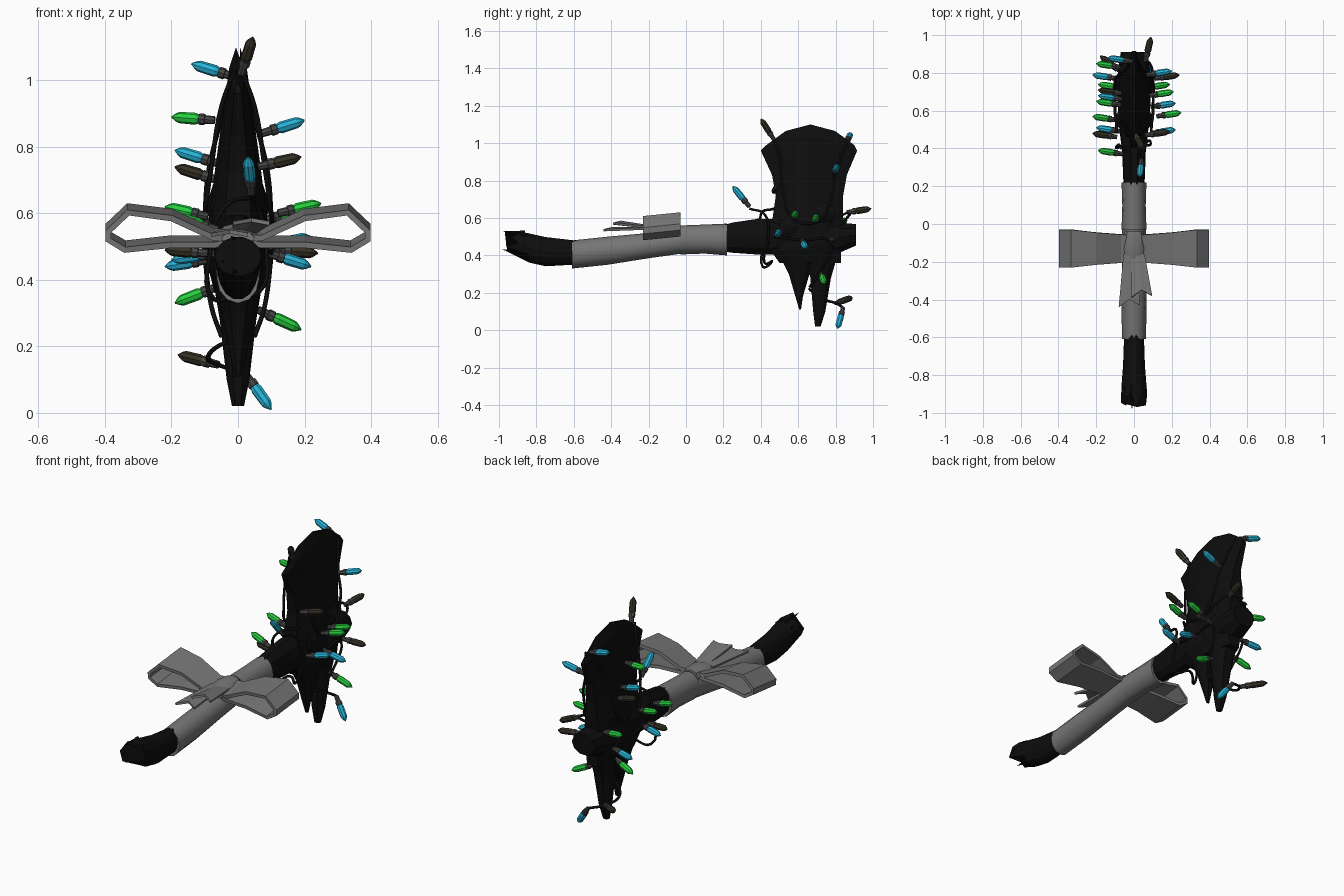
import bpy, bmesh, math
from mathutils import Vector

cube = bpy.data.objects.get("Cube")
if cube:
    bpy.data.objects.remove(cube)


def material(name, r, g, b):
    m = bpy.data.materials.new(name)
    m.use_nodes = True
    m.diffuse_color = (r, g, b, 1)
    node = next(n for n in m.node_tree.nodes if n.type == 'BSDF_PRINCIPLED')
    node.inputs["Base Color"].default_value = (r, g, b, 1)
    node.inputs["Roughness"].default_value = 0.7
    return m


black = material("charred_black", .004, .004, .004)
grey = material("ribbon_grey", .18, .18, .18)
socket = material("socket_grey", .06, .06, .06)
cyan = material("bulb_cyan", .02, .45, .68)
green = material("bulb_green", .02, .62, .05)
unlit = material("bulb_unlit", .035, .03, .018)


def mesh_object(name, verts, faces, mats, smooth=False):
    me = bpy.data.meshes.new(name)
    me.from_pydata([tuple(v) for v in verts], [], faces)
    for m in mats:
        me.materials.append(m)
    bm = bmesh.new()
    bm.from_mesh(me)
    bmesh.ops.recalc_face_normals(bm, faces=bm.faces)
    bm.to_mesh(me)
    bm.free()
    ob = bpy.data.objects.new(name, me)
    bpy.context.collection.objects.link(ob)
    if smooth:
        bpy.ops.object.select_all(action='DESELECT')
        ob.select_set(True)
        bpy.context.view_layer.objects.active = ob
        bpy.ops.object.shade_smooth_by_angle(angle=math.radians(40))
    return ob


def loft(name, rings, mats, smooth=False):
    """Skin a list of equal rings and cap both ends."""
    n = len(rings[0])
    verts = [v for ring in rings for v in ring]
    faces = [(k * n + i, k * n + (i + 1) % n, (k + 1) * n + (i + 1) % n, (k + 1) * n + i)
             for k in range(len(rings) - 1) for i in range(n)]
    faces += [tuple(range(n)), tuple(range(len(verts) - n, len(verts)))]
    return mesh_object(name, verts, faces, mats, smooth)


def tube(name, sections, mat, sides=12, smooth=True, jag=0.0):
    """Oval tube along y from sections (y, bottom, top, half width)."""
    rings = []
    for k, (y, lo, hi, w) in enumerate(sections):
        ring = []
        for i in range(sides):
            a = math.tau * i / sides
            dy = -jag * (i % 2) * (0.6 + 0.4 * math.cos(i * 2)) if k == 0 else 0
            ring.append((w * math.cos(a), y + dy, (lo + hi) / 2 + (hi - lo) / 2 * math.sin(a)))
        rings.append(ring)
    return loft(name, rings, [mat], smooth)


# Handle: splintered end, shaft and the butt behind the head
tube("handle_grip", [(-.9, .41, .53, .07), (-.84, .36, .52, .065), (-.75, .34, .5, .058),
                     (-.58, .35, .48, .052)], black, 14, False, .07)
for i in range(7):
    a = math.tau * i / 7
    x, z = .046 * math.cos(a), .465 + .05 * math.sin(a)
    tip = Vector((x * 1.1, -.94 - .045 * (i % 3) / 2, z + .015))
    base = [Vector((x + .022 * math.cos(b), -.86, z + .022 * math.sin(b)))
            for b in (0, math.tau / 3, math.tau * 2 / 3)]
    mesh_object("handle_splinter", base + [tip], [(0, 1, 2), (0, 1, 3), (1, 2, 3), (2, 0, 3)], [black])
tube("handle_neck", [(.18, .42, .56, .052), (.25, .41, .58, .058), (.38, .4, .6, .062),
                     (.48, .4, .6, .075), (.82, .41, .58, .085), (.91, .45, .57, .07)], black, 10, False)

# Cloth wrap on the handle, in two sleeves
tube("wrap_front", [(-.61, .33, .48, .064), (-.42, .35, .5, .066), (-.2, .385, .52, .064),
                    (-.02, .41, .55, .064)], grey)
tube("wrap_rear", [(-.03, .405, .56, .066), (.1, .41, .565, .062), (.22, .4, .57, .066)], grey)


def blade_ring(y0, y1, w, z_edge, z_mid):
    """Flattened ring, arched towards the middle, thin on the two edges."""
    half = []
    for f, t in ((0, .45), (.22, .85), (.5, 1), (.78, .85), (1, .45)):
        z = z_edge + (z_mid - z_edge) * (1 - (2 * f - 1) ** 2)
        half.append((w * t, y0 + (y1 - y0) * f, z))
    return half + [(-x, y, z) for x, y, z in reversed(half)]


# Axe head: flared blade on top, cheeks in the middle, two spikes below
loft("head_blade", [blade_ring(*s) for s in (
    (.5, .83, .07, .36, .36), (.45, .83, .088, .43, .43), (.46, .84, .088, .58, .58),
    (.48, .84, .068, .72, .74), (.46, .86, .05, .83, .87), (.4, .915, .026, .96, 1.04),
    (.43, .9, .006, .99, 1.1))], [black])
loft("spike_rear", [blade_ring(*s) for s in (
    (.64, .81, .075, .4, .4), (.665, .775, .055, .28, .28), (.68, .745, .034, .1, .1),
    (.69, .72, .018, .02, .02))], [black])
loft("spike_front", [blade_ring(*s) for s in (
    (.5, .7, .075, .4, .4), (.55, .66, .052, .3, .3), (.585, .625, .025, .18, .18),
    (.605, .615, .01, .11, .11))], [black])

# Cracked plates lying on both cheeks
for side in (-1, 1):
    for y, z, s in ((.56, .55, .07), (.7, .47, .09), (.74, .62, .07)):
        pts = [(side * .075, y + s * math.cos(a), z + s * math.sin(a))
               for a in (.2, 1.3, 2.6, 3.7, 5.1)]
        mesh_object("cheek_plate", pts + [(side * .097, y, z)],
                    [(i, (i + 1) % 5, 5) for i in range(5)], [black])


def solidify(ob, t):
    mod = ob.modifiers.new("thickness", 'SOLIDIFY')
    mod.thickness = t
    mod.offset = 0


# Bow: two ribbon loops, knot and notched tails
loop = [(0, .54, .07), (.07, .535, .075), (.2, .595, .085), (.33, .612, .1), (.39, .555, .1),
        (.39, .53, .1), (.34, .5, .1), (.2, .515, .085), (.07, .515, .075), (0, .525, .07)]
for side, label in ((1, "left"), (-1, "right")):
    verts = [(side * x, -.13 + s * h, z + s * .01) for x, z, h in loop for s in (-1, 1)]
    faces = [(2 * i, 2 * i + 1, 2 * i + 3, 2 * i + 2) for i in range(len(loop) - 1)]
    solidify(mesh_object("bow_loop_" + label, verts, faces, [grey]), .018)
tube("bow_knot", [(-.21, .5, .55, .05), (-.13, .5, .572, .06), (-.04, .5, .565, .05)], grey, 8)
for label, x0, x1, y1, z1 in (("right", -.02, -.025, -.44, .535), ("left", .02, .04, -.39, .57)):
    verts = [(x0 - .035, -.16, .545), (x0, -.16, .55), (x0 + .035, -.16, .545),
             (x1 + .055, y1 + .01, z1), (x1, y1 + .04, z1 + .01), (x1 - .055, y1, z1)]
    solidify(mesh_object("bow_tail_" + label, verts, [(0, 1, 4, 5), (1, 2, 3, 4)], [grey]), .012)


def bulb(base, tip, mat):
    """Fairy light: stepped socket, faceted bulb and pointed end."""
    base, tip = Vector(base), Vector(tip)
    turn = (tip - base).to_track_quat('Z', 'Y')
    length = (tip - base).length
    rings = []
    for f, r in ((0, .012), (.22, .013), (.23, .017), (.36, .017), (.37, .014),
                 (.45, .018), (.82, .017), (.9, .012), (1, .002)):
        rings.append([base + turn @ Vector((r * math.cos(a), r * math.sin(a), f * length))
                      for a in (math.tau * i / 8 for i in range(8))])
    ob = loft("fairy_light", rings, [socket, mat])
    for p in ob.data.polygons:
        if (p.center - base).dot(tip - base) > .37 * length * length:
            p.material_index = 1


# Lights on the cheeks: colour, tip x, y, z and rise from socket to tip
for mat, x, y, z, rise in (
        (cyan, -.14, .88, 1.05, .04), (green, -.2, .65, .89, .01), (cyan, -.19, .68, .79, .04),
        (unlit, -.19, .71, .74, .04), (green, -.22, .57, .62, .03), (green, -.19, .39, .59, .04),
        (green, -.2, .85, .59, .02), (cyan, -.22, .79, .44, -.02), (unlit, -.22, .48, .49, .01),
        (cyan, -.2, .51, .46, -.02), (green, -.19, .74, .33, -.05), (cyan, .2, .81, .88, .04),
        (unlit, .19, .49, .77, .03), (green, .25, .59, .63, .03), (green, .21, .7, .61, .03),
        (unlit, .24, .79, .48, -.01), (cyan, .22, .64, .44, -.04), (cyan, .22, .5, .53, .03),
        (green, .19, .74, .25, -.06)):
    bulb((x - math.copysign(.13, x), y - .02, z - rise), (x, y, z), mat)

# Lights on the rim and the loose end of the string
bulb((.01, .47, 1.02), (.045, .4, 1.13), unlit)
bulb((.04, .34, .66), (.03, .25, .77), cyan)
bulb((.06, .86, .63), (.09, .99, .65), unlit)
bulb((-.06, .8, .145), (-.18, .89, .175), unlit)
bulb((.02, .84, .12), (.1, .81, .01), cyan)


def wire(name, points):
    cu = bpy.data.curves.new(name, 'CURVE')
    cu.dimensions = '3D'
    cu.bevel_depth = .007
    cu.bevel_resolution = 1
    cu.resolution_u = 5
    sp = cu.splines.new('BEZIER')
    sp.bezier_points.add(len(points) - 1)
    for p, co in zip(sp.bezier_points, points):
        p.co = co
        p.handle_left_type = p.handle_right_type = 'AUTO'
    cu.materials.append(black)
    bpy.context.collection.objects.link(bpy.data.objects.new(name, cu))


# Cable strung around the head
for side in (-1, 1):
    wire("cable_cheek", [(side * .01, .47, 1.03), (side * .05, .5, .92), (side * .08, .52, .74),
                         (side * .1, .57, .6), (side * .1, .7, .58), (side * .09, .78, .72),
                         (side * .06, .8, .85), (side * .02, .86, 1)])
    wire("cable_lower", [(side * .09, .48, .5), (side * .1, .62, .48), (side * .1, .77, .47),
                         (side * .08, .72, .32), (side * .05, .66, .23)])
wire("cable_neck", [(.04, .34, .65), (.06, .42, .62), (.085, .44, .5), (.06, .42, .36),
                    (0, .46, .37), (-.07, .41, .34), (-.08, .42, .5), (-.04, .4, .62), (.05, .47, .65)])
wire("cable_end", [(.04, .66, .22), (-.04, .67, .21), (-.09, .72, .17), (-.06, .8, .145),
                   (.02, .84, .12)])
wire("cable_rear", [(.09, .7, .58), (.1, .8, .6), (.06, .87, .63), (-.05, .86, .6), (-.08, .83, .57)])
